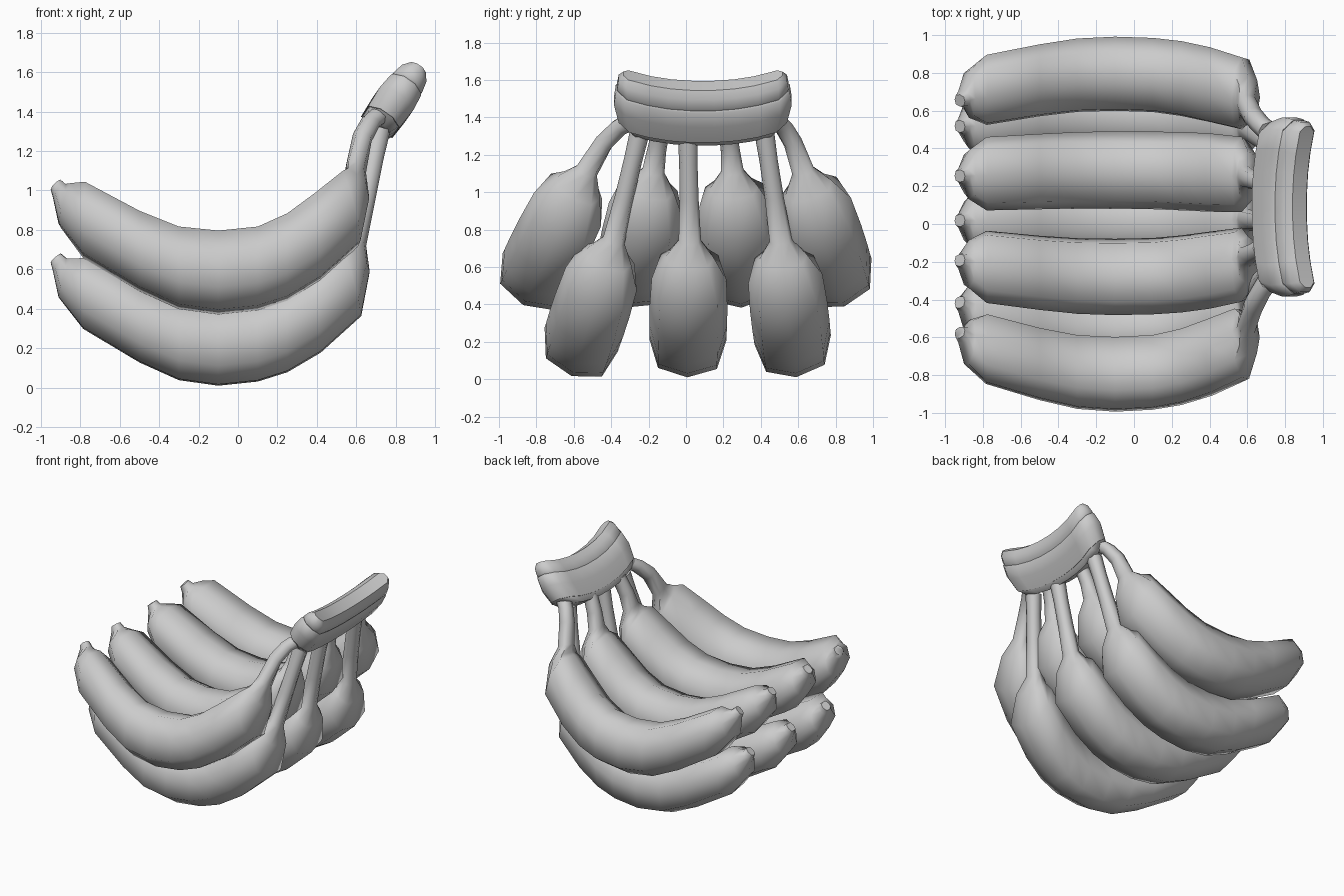
import bpy, bmesh, math
from mathutils import Vector

if "Cube" in bpy.data.objects:
    bpy.data.objects.remove(bpy.data.objects["Cube"])


def loft(name, rings, angle):
    """Skin a list of equal-length point rings, cap both ends with quad strips."""
    bm = bmesh.new()
    vs = [[bm.verts.new(p) for p in r] for r in rings]
    n = len(vs[0])
    for a, b in zip(vs, vs[1:]):
        for i in range(n):
            j = (i + 1) % n
            bm.faces.new((a[i], a[j], b[j], b[i]))
    for v in (vs[0], vs[-1]):
        for i in range(n // 2 - 1):
            bm.faces.new((v[i], v[i + 1], v[n - 2 - i], v[n - 1 - i]))
    bmesh.ops.recalc_face_normals(bm, faces=bm.faces[:])
    me = bpy.data.meshes.new(name)
    bm.to_mesh(me)
    bm.free()
    ob = bpy.data.objects.new(name, me)
    bpy.context.collection.objects.link(ob)
    bpy.ops.object.select_all(action='DESELECT')
    ob.select_set(True)
    bpy.context.view_layer.objects.active = ob
    bpy.ops.object.shade_smooth_by_angle(angle=math.radians(angle))
    return ob


# Banana side profile, tip to neck: bottom x, z, top x, z, half width
PROFILE = [(-.95, 1.005, -.895, 1.05, .033), (-.94, .97, -.865, 1.025, .045),
           (-.91, .83, -.838, 1.02, .13), (-.785, .67, -.775, 1.03, .195),
           (-.5, .5, -.5, .885, .2), (-.3, .41, -.3, .805, .204),
           (-.1, .382, -.1, .785, .206), (.1, .403, .1, .805, .206),
           (.25, .45, .25, .875, .208), (.42, .55, .38, .975, .208),
           (.625, .735, .515, 1.08, .2), (.668, .96, .54, 1.085, .13),
           (.65, 1.09, .55, 1.14, .06)]
Z_MID = .585


def section(p, side, up, w, h):
    """Squarish octagon section."""
    ring = []
    for k in range(8):
        a = k * math.pi / 4
        s = 1.08 if k % 2 else 1
        ring.append(p + side * (s * w * math.cos(a)) + up * (s * h * math.sin(a)))
    return ring


def banana(name, y, lean, drop, stem_end, bulge):
    """Curved fruit bowing sideways by lean, with a stem to the crown."""
    rings = []
    for xb, zb, xt, zt, w in PROFILE:
        x, z = (xb + xt) / 2, (zb + zt) / 2
        p = Vector((x, y + lean * (z - Z_MID), z - drop))
        up = Vector((xt - xb, lean * (zt - zb) * .8, zt - zb))
        side = Vector((0, 1, -lean)).normalized()
        h = math.hypot(xt - xb, zt - zb) / 2
        rings.append(section(p, side, up.normalized(), w, h))
    neck, end = p, Vector(stem_end)
    tan = (end - neck).normalized()
    side = Vector((0, 1, 0))
    side = (side - tan * side.dot(tan)).normalized()
    up = tan.cross(side)
    for t, r in ((.4, .051), (.75, .049), (1, .053)):
        q = neck.lerp(end, t) + Vector((-.3, 0, 1)) * bulge * math.sin(math.pi * t)
        rings.append(section(q, side, up, r, r))
    loft(name, rings, 65)


# Upper row of four, lower row of three
for i, (y, lean, end, bulge) in enumerate([
        (-.795, .5, (.71, -.30, 1.375), .05), (-.28, .2, (.68, -.13, 1.34), .02),
        (.285, -.07, (.68, .22, 1.34), .02), (.795, -.32, (.71, .49, 1.375), .05)]):
    banana(f"upper_banana_{i + 1}", y, lean, 0, end, bulge)
for i, (y, lean, end) in enumerate([
        (-.56, .33, (.72, -.25, 1.31)), (.01, .02, (.715, .01, 1.29)),
        (.57, -.12, (.72, .42, 1.31))]):
    banana(f"lower_banana_{i + 1}", y, lean, .372, end, 0)

# Crown: tilted block with rounded ends, bowed so its ends rise
AXIS = Vector((.57, 0, .82)).normalized()
NORM = Vector((.82, 0, -.57)).normalized()
BASE = Vector((.682, .09, 1.29))


def crown_ring(u, half_len, half_thick):
    c = half_thick * .6
    ys = [half_len - c] + [half_len * f for f in (.65, .4, .14, -.14, -.4, -.65)]
    ys.append(c - half_len)
    outline = [(half_len, half_thick - c)]
    outline += [(v, half_thick) for v in ys]
    outline += [(-half_len, half_thick - c), (-half_len, c - half_thick)]
    outline += [(v, -half_thick) for v in reversed(ys)]
    outline.append((half_len, c - half_thick))
    return [BASE + AXIS * (u + .095 * abs(v / .46) ** 2.2) + Vector((0, v, 0)) + NORM * w
            for v, w in outline]


def crown_part(name, levels):
    loft(name, [crown_ring(*lv) for lv in levels], 50)


crown_part("crown_base", [(-.005, .40, .065), (.035, .445, .09), (.05, .44, .088)])
crown_part("crown_body", [(.035, .45, .096), (.14, .475, .103), (.225, .465, .093),
                          (.235, .458, .085)])
crown_part("crown_cap", [(.23, .452, .084), (.245, .458, .088), (.30, .45, .075),
                         (.34, .425, .045)])
